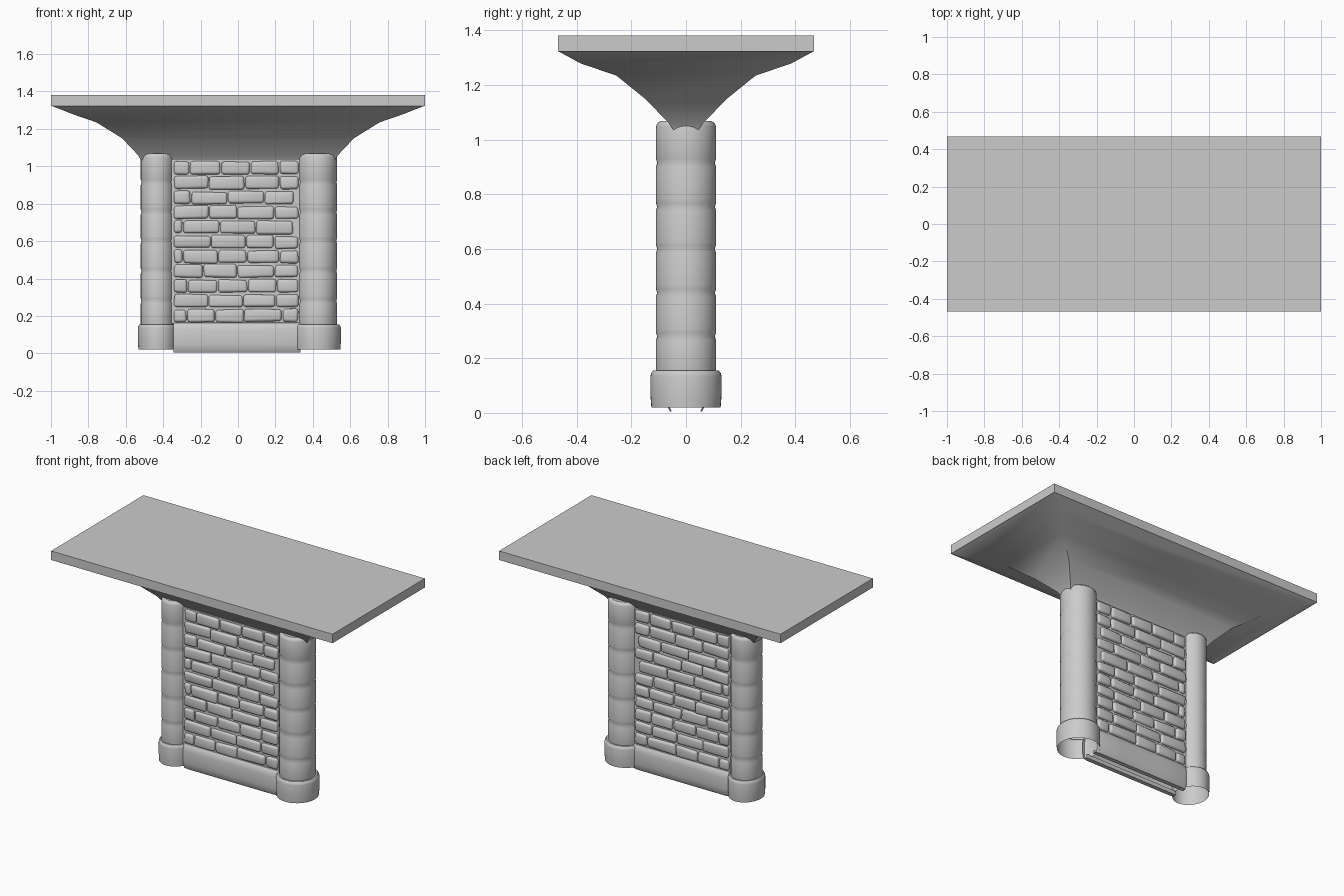
import bpy, bmesh, random
from math import cos, sin, tau, radians

if "Cube" in bpy.data.objects:
    bpy.data.objects.remove(bpy.data.objects["Cube"])

random.seed(4)


def make_object(name, bm, angle=35):
    bmesh.ops.recalc_face_normals(bm, faces=bm.faces)
    mesh = bpy.data.meshes.new(name)
    bm.to_mesh(mesh)
    bm.free()
    ob = bpy.data.objects.new(name, mesh)
    bpy.context.collection.objects.link(ob)
    bpy.ops.object.select_all(action='DESELECT')
    ob.select_set(True)
    bpy.context.view_layer.objects.active = ob
    bpy.ops.object.shade_smooth_by_angle(angle=radians(angle))
    return ob


def loft(bm, rings, closed=True):
    """Join successive point rings with quads."""
    rows = [[bm.verts.new(p) for p in ring] for ring in rings]
    n = len(rows[0])
    for a, b in zip(rows, rows[1:]):
        for i in range(n if closed else n - 1):
            j = (i + 1) % n
            bm.faces.new((a[i], a[j], b[j], b[i]))
    return rows


def lathe(name, profile, cx, rx, ry, cap):
    """Elliptical column; profile radii are factors of rx and ry."""
    bm = bmesh.new()
    rings = [[(cx + rx * f * cos(tau * i / 40), ry * f * sin(tau * i / 40), z)
              for i in range(40)] for f, z in profile]
    rows = loft(bm, rings)
    if cap:
        bm.faces.new(rows[-1])
    return make_object(name, bm)


def add_box(bm, lo, hi):
    verts = bmesh.ops.create_cube(bm, size=1)['verts']
    for v in verts:
        for k in range(3):
            v.co[k] = lo[k] if v.co[k] < 0 else hi[k]
    return verts


# table top
bm = bmesh.new()
add_box(bm, (-1, -0.469, 1.323), (1, 0.469, 1.381))
make_object("table_top", bm)

# flared support under the top
levels = [(0.52, 0.045, 1.035), (0.535, 0.062, 1.06), (0.62, 0.15, 1.15),
          (0.757, 0.255, 1.235), (0.885, 0.385, 1.279), (0.998, 0.468, 1.324)]
bm = bmesh.new()
rows = loft(bm, [[(-x, -y, z), (x, -y, z), (x, y, z), (-x, y, z)]
                 for x, y, z in levels])
bm.faces.new(rows[0])
make_object("flared_support", bm)

# grooved columns with hollow collars at the foot
shaft = [(0.98, 0.14)]
for z in (0.28, 0.44, 0.60, 0.755, 0.915):
    shaft += [(1.0, z - 0.13), (1.0, z - 0.014), (0.96, z), (1.0, z + 0.014)]
shaft += [(1.0, 1.048), (0.96, 1.06), (0.85, 1.069)]
collar = [(0.975, 0.02), (1.0, 0.06), (1.0, 0.135), (0.98, 0.146),
          (0.92, 0.155), (0.8, 0.155)]
for side, cx, rx, ry, cr, cry in (("left", -0.431, 0.089, 0.1, 0.104, 0.118),
                                  ("right", 0.424, 0.106, 0.11, 0.126, 0.13)):
    lathe(side + "_column", shaft, cx, rx, ry, True)
    lathe(side + "_column_foot", collar, cx, cr, cry, False)

# plinth panels below the bricks, one on each face, open underneath
profile = [(0.03, 0.03), (0.03, 0.005), (0.058, 0.005), (0.067, 0.022),
           (0.072, 0.05), (0.072, 0.125), (0.066, 0.15), (0.056, 0.163), (0.04, 0.166)]
for side, s in (("front", -1), ("back", 1)):
    bm = bmesh.new()
    xs = (-0.345, -0.32, -0.16, 0.0, 0.16, 0.31, 0.335)
    loft(bm, [[(x, s * (y - (0.006 if abs(x) > 0.325 and y > 0.05 else 0)), z)
               for y, z in profile] for x in xs], closed=False)
    make_object(side + "_plinth", bm)

# mortar core
bm = bmesh.new()
add_box(bm, (-0.36, -0.05, 0.16), (0.35, 0.05, 1.035))
make_object("mortar_core", bm)

# running-bond rounded bricks, mirrored to the back face
bm = bmesh.new()
left, right, rows_n, z0, pitch = -0.345, 0.325, 11, 0.165, 0.079
for r in range(rows_n):
    x = left - (0.0 if r % 2 else random.uniform(0.07, 0.1))
    while x < right - 0.02:
        w = random.uniform(0.14, 0.21)
        a, b = max(x, left), min(x + w, right)
        if b - a > 0.03:
            out = random.uniform(0.062, 0.069)
            z = z0 + r * pitch + random.uniform(-0.003, 0.003)
            h = random.uniform(0.068, 0.074)
            for v in add_box(bm, (a + 0.003, -out, z + 0.003), (b - 0.003, -0.035, z + h)):
                v.co.x += random.uniform(-0.004, 0.004)
                v.co.z += random.uniform(-0.004, 0.004)
                v.co.y += random.uniform(-0.003, 0.003)
        x += w
bmesh.ops.bevel(bm, geom=bm.edges[:], offset=0.014, segments=3,
                profile=0.5, affect='EDGES')
bricks = make_object("brick_courses", bm, 60)
bricks_back = bricks.copy()
bricks_back.name = "brick_courses_back"
bricks_back.data = bricks.data.copy()
for v in bricks_back.data.vertices:
    v.co.y *= -1
bricks_back.data.flip_normals()
bpy.context.collection.objects.link(bricks_back)
